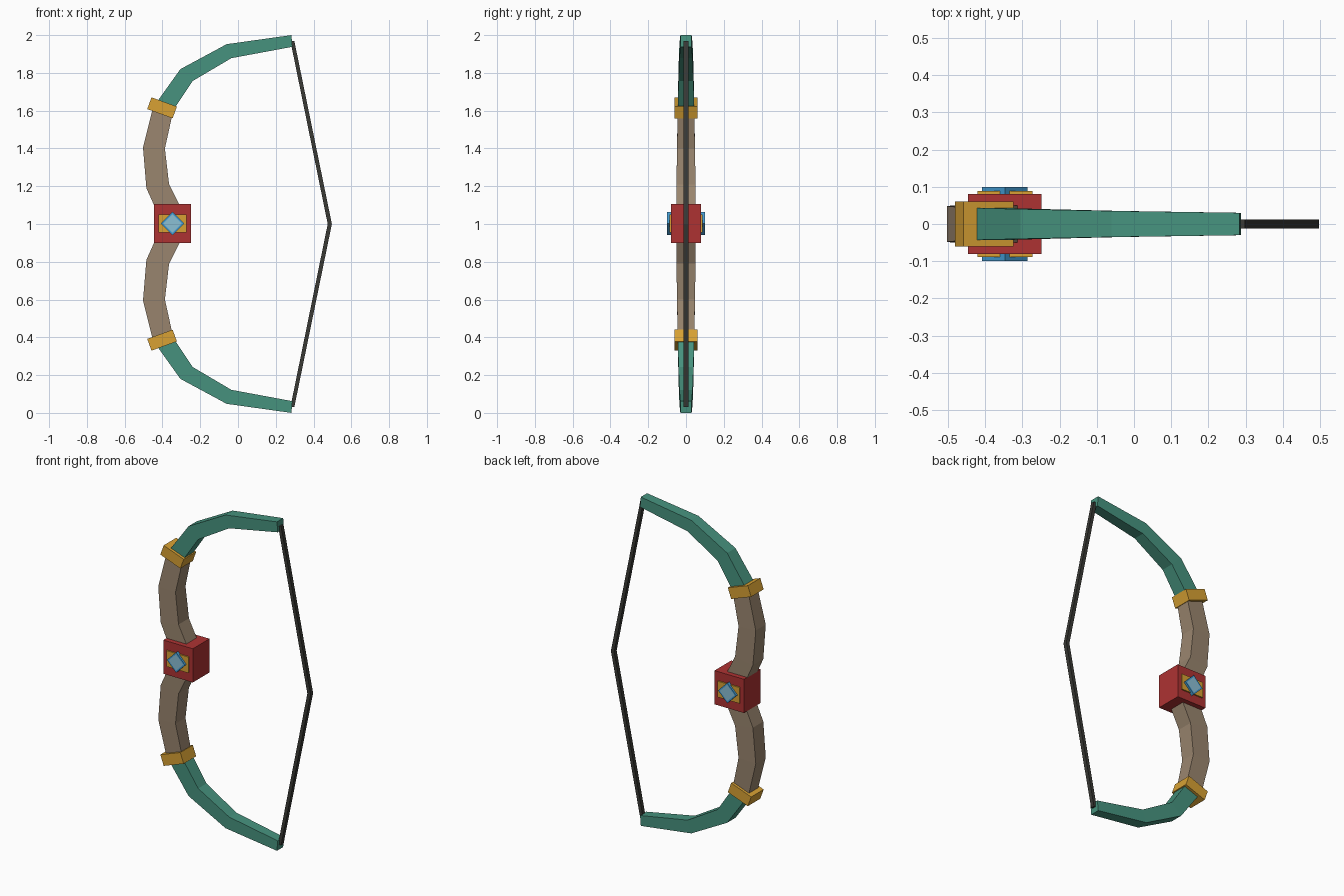
import bpy, bmesh, math
from mathutils import Matrix, Vector

old = bpy.data.objects.get("Cube")
if old:
    bpy.data.objects.remove(old)


def material(name, rgb):
    m = bpy.data.materials.new(name)
    m.use_nodes = True
    col = tuple((c / 255) ** 2.2 for c in rgb) + (1,)
    m.diffuse_color = col
    m.node_tree.nodes["Principled BSDF"].inputs["Base Color"].default_value = col
    return m


green = material("teal green", (72, 145, 125))
wood = material("brown wood", (152, 132, 110))
gold = material("gold", (215, 160, 55))
red = material("red", (172, 54, 54))
blue = material("blue", (70, 155, 210))
pale = material("pale blue", (138, 190, 212))
dark = material("dark cord", (60, 60, 56))


def finish(bm, name, *mats):
    bmesh.ops.recalc_face_normals(bm, faces=bm.faces)
    me = bpy.data.meshes.new(name)
    bm.to_mesh(me)
    bm.free()
    for m in mats:
        me.materials.append(m)
    ob = bpy.data.objects.new(name, me)
    bpy.context.collection.objects.link(ob)
    return ob


def box(name, center, size, mat, angle=0):
    bm = bmesh.new()
    bmesh.ops.create_cube(bm, size=1, matrix=Matrix.Translation(center)
                          @ Matrix.Rotation(angle, 4, 'Y')
                          @ Matrix.Diagonal((*size, 1)))
    return finish(bm, name, mat)


def strip(name, sections, mat, side):
    """Sweep a rectangle through (outer x, z, inner x, z, half depth) sections.
    side is 1 for the upper half, -1 for its reflection about z = 1."""
    bm = bmesh.new()
    rings = []
    for ox, oz, ix, iz, d in sections:
        corners = [(ox, -d, oz), (ox, d, oz), (ix, d, iz), (ix, -d, iz)]
        rings.append([bm.verts.new((x, y, 1 + side * (z - 1))) for x, y, z in corners])
    for a, b in zip(rings, rings[1:]):
        for i in range(4):
            j = (i + 1) % 4
            bm.faces.new((a[i], a[j], b[j], b[i]))
    bm.faces.new(rings[0])
    bm.faces.new(rings[-1])
    return finish(bm, name, mat)


GRIP = [(-.40, 1.0, -.26, 1.0, .05), (-.485, 1.19, -.365, 1.21, .05),
        (-.503, 1.405, -.387, 1.40, .048), (-.447, 1.63, -.345, 1.59, .043)]
LIMB = [(-.437, 1.635, -.345, 1.60, .043), (-.305, 1.82, -.24, 1.757, .04),
        (-.06, 1.952, -.035, 1.878, .035), (.283, 2.0, .288, 1.938, .03)]
CORD = [(.497, 1.0, .475, 1.0, .012), (.298, 1.97, .278, 1.967, .012)]

# Both halves of the bow
for label, side in (("upper", 1), ("lower", -1)):
    strip(label + "_grip", GRIP, wood, side)
    strip(label + "_limb", LIMB, green, side)
    strip(label + "_string", CORD, dark, side)
    box(label + "_clamp", (-.402, 0, 1 + side * .615), (.143, .12, .066), gold,
        side * math.radians(20))

# Central block
X = -.347
box("center_block", (X, 0, 1.003), (.198, .16, .205), red)

# Gold plate and diamond gem on both faces
for label, side in (("front", -1), ("back", 1)):
    box(label + "_plate", (X, side * .075, 1.003), (.148, .026, .097), gold)
    gem = bmesh.new()
    bmesh.ops.create_cube(gem, size=1, matrix=Matrix.Translation((X, side * .08, 1.003))
                          @ Matrix.Rotation(math.pi / 4, 4, 'Y')
                          @ Matrix.Diagonal((.087, .04, .087, 1)))
    gem.normal_update()
    face = max(gem.faces, key=lambda f: f.normal.y * side)
    bmesh.ops.inset_individual(gem, faces=[face], thickness=.012)
    face.material_index = 1
    finish(gem, label + "_gem", blue, pale)
